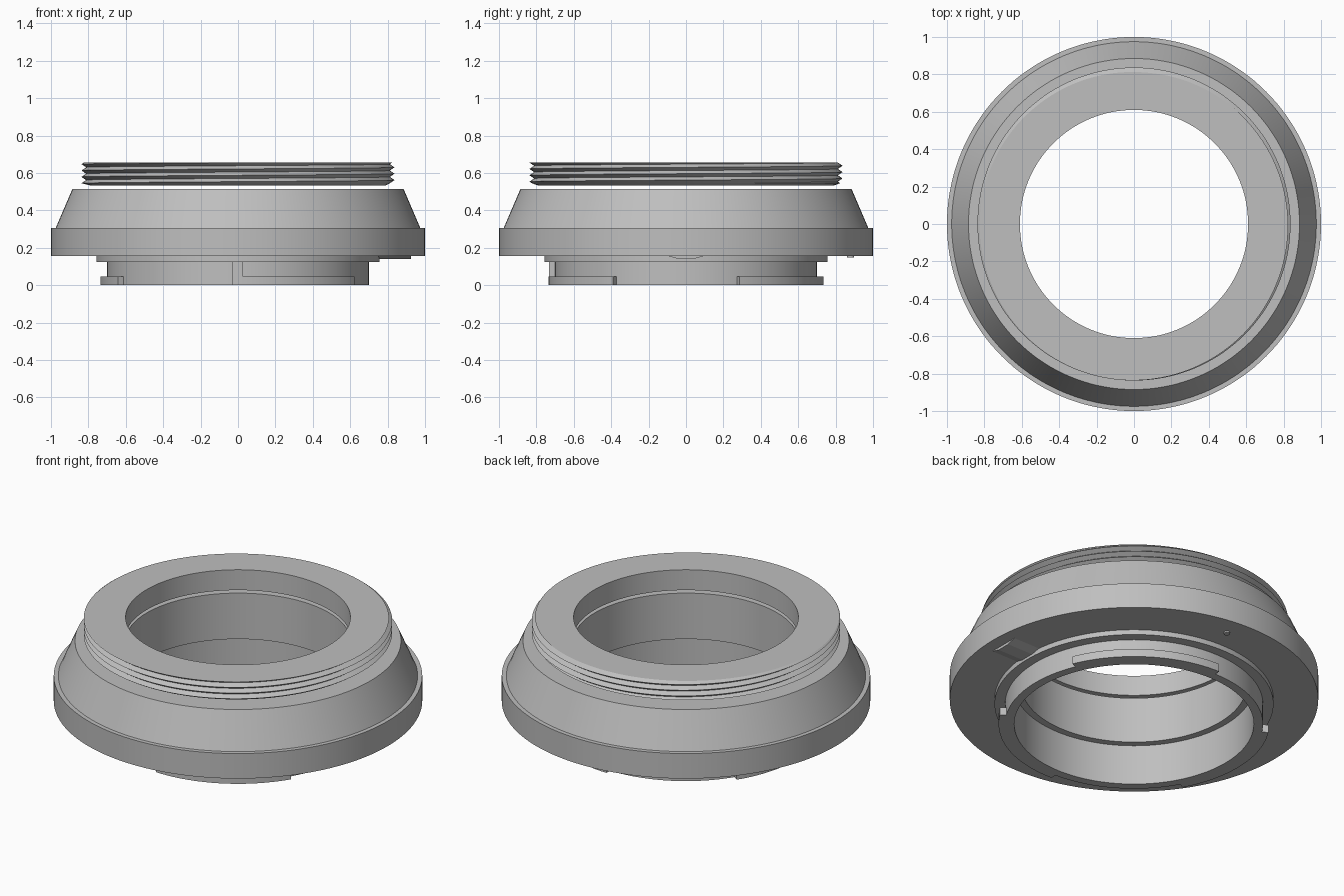
import bpy, bmesh, math

if "Cube" in bpy.data.objects:
    bpy.data.objects.remove(bpy.data.objects["Cube"], do_unlink=True)

SEGS = 144

grey = bpy.data.materials.new("metal_grey")
grey.use_nodes = True
colour = (0.52, 0.52, 0.52, 1)
grey.diffuse_color = colour
grey.node_tree.nodes["Principled BSDF"].inputs["Base Color"].default_value = colour


def finish(name, bm, smooth=True):
    bmesh.ops.remove_doubles(bm, verts=bm.verts, dist=0.0001)
    bmesh.ops.recalc_face_normals(bm, faces=bm.faces)
    mesh = bpy.data.meshes.new(name)
    bm.to_mesh(mesh)
    bm.free()
    mesh.materials.append(grey)
    obj = bpy.data.objects.new(name, mesh)
    bpy.context.collection.objects.link(obj)
    if smooth:
        bpy.ops.object.select_all(action="DESELECT")
        obj.select_set(True)
        bpy.context.view_layer.objects.active = obj
        bpy.ops.object.shade_smooth_by_angle(angle=math.radians(25))
    return obj


def sweep(name, profile_at, start=0, end=360):
    """Sweep a closed (radius, height) profile, given per angle, round the z axis."""
    full = end - start == 360
    steps = SEGS if full else max(2, round(SEGS * (end - start) / 360))
    bm = bmesh.new()
    rings = []
    for i in range(steps + 1):
        a = math.radians(start + (end - start) * i / steps)
        rings.append([bm.verts.new((r * math.cos(a), r * math.sin(a), z))
                      for r, z in profile_at(a)])
    for one, two in zip(rings, rings[1:]):
        for j in range(len(one)):
            k = (j + 1) % len(one)
            bm.faces.new((one[j], two[j], two[k], one[k]))
    if not full:
        bm.faces.new(rings[0])
        bm.faces.new(rings[-1])
    return finish(name, bm)


def box_profile(r0, r1, z0, z1):
    return lambda a: [(r0, z0), (r1, z0), (r1, z1), (r0, z1)]


# Main body: mount tube, flange, grip band and cone, with a stepped bore
body = [(0.65, 0), (0.70, 0), (0.70, 0.125), (0.757, 0.125), (0.757, 0.155),
        (1, 0.155), (1, 0.305), (0.975, 0.305), (0.885, 0.515),
        (0.61, 0.515), (0.61, 0.24), (0.65, 0.24)]
sweep("adapter_body", lambda a: body)

# Threaded ring: helical ridges trimmed flat at the top and bottom
PITCH, LOW, HIGH = 0.034, 0.545, 0.655
CREST, ROOT = 0.837, 0.812


def thread_profile(a):
    turn = a / math.tau
    points = [(0.61, 0.533), (0.79, 0.533)]
    for k in range(-2, 9):
        z = min(HIGH, max(LOW, LOW + PITCH * (k / 2 + turn)))
        phase = ((z - LOW) / PITCH - turn) % 1
        points.append((ROOT + (CREST - ROOT) * (1 - abs(2 * phase - 1)), z))
    return points + [(0.61, HIGH)]


sweep("threaded_ring", thread_profile)

# Bayonet tabs and the stop beside the front one
for name, start, end in (("front", -92, -32), ("back", 23, 89), ("side", 147, 209)):
    sweep(name + "_bayonet_tab", box_profile(0.69, 0.735, 0, 0.047), start, end)
sweep("bayonet_stop", box_profile(0.69, 0.733, 0, 0.13), -92.4, -88)

# Raised index wedge under the grip band
bm = bmesh.new()
section = [(-0.1, 0.157), (-0.04, 0.14), (0.04, 0.14), (0.1, 0.157)]
ends = [[bm.verts.new((x, y, z)) for y, z in section] for x in (0.75, 0.925)]
for j in range(4):
    k = (j + 1) % 4
    bm.faces.new((ends[0][j], ends[0][k], ends[1][k], ends[1][j]))
for loop in ends:
    bm.faces.new(loop)
finish("index_wedge", bm, smooth=False)

# Small locating pin under the grip band
bm = bmesh.new()
bmesh.ops.create_cone(bm, cap_ends=True, segments=16, radius1=0.018, radius2=0.018, depth=0.012)
bmesh.ops.translate(bm, verts=bm.verts, vec=(0.08, 0.88, 0.153))
finish("locating_pin", bm)
